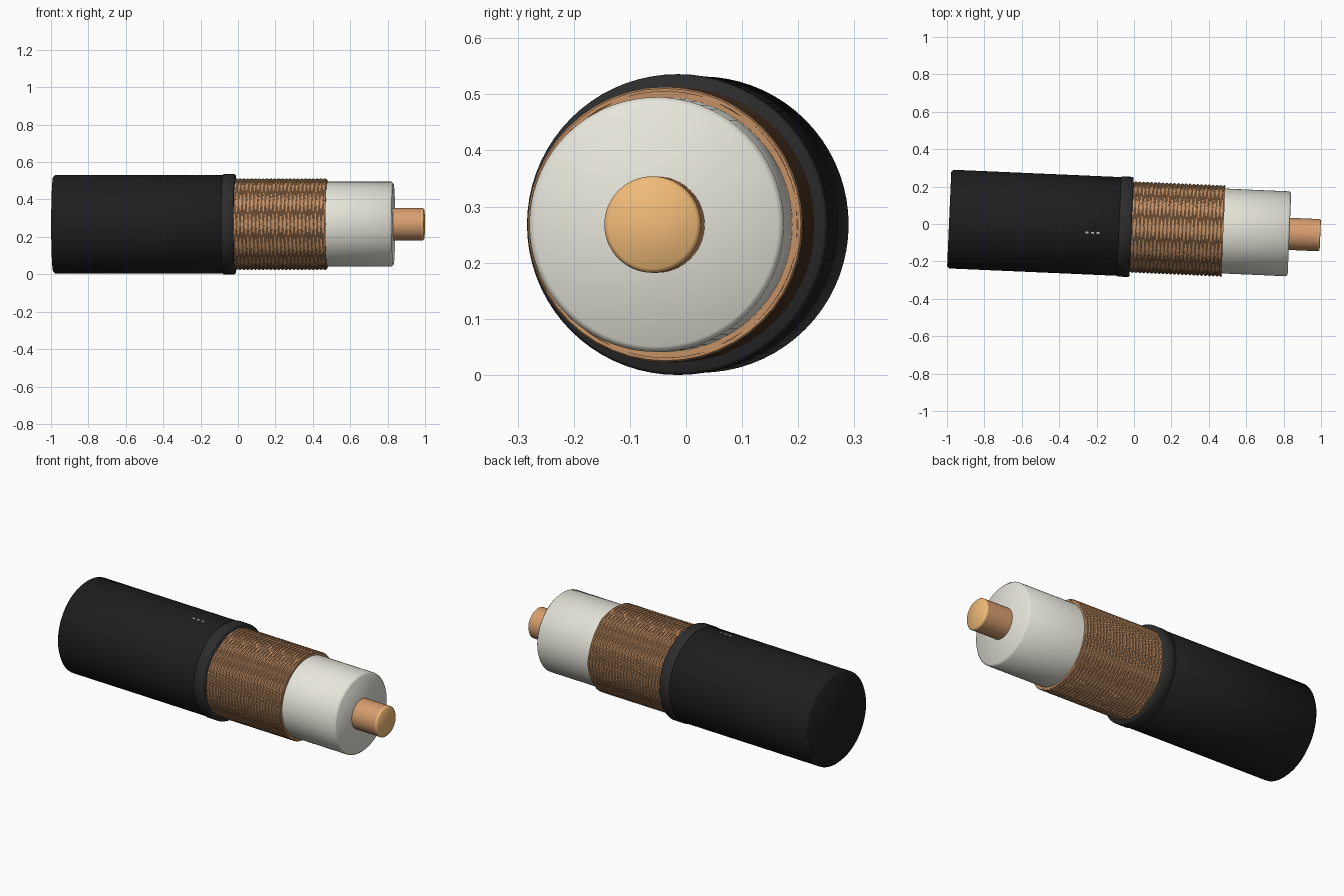
import bpy, bmesh, math
from mathutils import Matrix, Vector

if "Cube" in bpy.data.objects:
    bpy.data.objects.remove(bpy.data.objects["Cube"])

# the cable axis is slightly turned about z
FRAME = Matrix.Translation((0, -0.0165, 0.268)) @ Matrix.Rotation(math.radians(-2.5), 4, 'Z')


def material(name, rgb):
    m = bpy.data.materials.new(name)
    m.diffuse_color = (*rgb, 1)
    m.use_nodes = True
    m.node_tree.nodes["Principled BSDF"].inputs["Base Color"].default_value = m.diffuse_color
    return m


BLACK = material("black_rubber", (0.013, 0.013, 0.013))
DARK = material("dark_rubber", (0.025, 0.025, 0.025))
COPPER = material("copper", (0.68, 0.34, 0.16))
BRAID = material("braid_copper", (0.55, 0.28, 0.13))
BRIGHT = material("cut_copper", (0.88, 0.50, 0.19))
WHITE = material("insulator_white", (0.80, 0.79, 0.71))
PRINT = material("print_grey", (0.6, 0.6, 0.6))


def finish(name, bm, mat):
    bmesh.ops.recalc_face_normals(bm, faces=bm.faces)
    me = bpy.data.meshes.new(name)
    bm.to_mesh(me)
    bm.free()
    ob = bpy.data.objects.new(name, me)
    bpy.context.collection.objects.link(ob)
    me.materials.append(mat)
    ob.matrix_world = FRAME
    bpy.ops.object.select_all(action='DESELECT')
    ob.select_set(True)
    bpy.context.view_layer.objects.active = ob
    bpy.ops.object.shade_smooth_by_angle(angle=math.radians(50))
    return ob


def loft(bm, rings, closed):
    n = len(rings[0])
    for a, b in zip(rings, rings[1:]):
        for i in range(n):
            j = (i + 1) % n
            bm.faces.new((a[i], a[j], b[j], b[i]))
    if closed:
        bm.faces.new(rings[0])
        bm.faces.new(rings[-1])


def rod(name, x0, x1, r, mat, b0=0.0, b1=0.0, seg=72):
    """Solid cylinder along x with an optional chamfer at each end."""
    prof = ([(x0, r - b0)] if b0 else []) + [(x0 + b0, r), (x1 - b1, r)] + ([(x1, r - b1)] if b1 else [])
    bm = bmesh.new()
    rings = [[bm.verts.new((x, rr * math.cos(2 * math.pi * i / seg), rr * math.sin(2 * math.pi * i / seg)))
              for i in range(seg)] for x, rr in prof]
    loft(bm, rings, True)
    return finish(name, bm, mat)


def helix_wires(name, hand, starts, turns, x0, x1, r, wire_r, mat, sides=6, steps=48):
    """Several parallel wires wound round the cable in one direction."""
    bm = bmesh.new()
    total = int(turns * steps)
    for s in range(starts):
        rings = []
        for k in range(total + 1):
            t = k / total
            a = hand * 2 * math.pi * turns * t + 2 * math.pi * s / starts
            radial = Vector((0, math.cos(a), math.sin(a)))
            centre = radial * r + Vector((x0 + (x1 - x0) * t, 0, 0))
            rings.append([bm.verts.new(centre + wire_r * (radial * math.cos(2 * math.pi * i / sides)
                          + Vector((1, 0, 0)) * math.sin(2 * math.pi * i / sides))) for i in range(sides)])
        loft(bm, rings, True)
    return finish(name, bm, mat)


# concentric layers, outermost first
rod("outer_jacket", -0.989, -0.02, 0.264, BLACK, 0.012, 0.004)
rod("jacket_collar", -0.08, -0.013, 0.268, DARK, 0.004, 0.006)
rod("braid_base", -0.03, 0.478, 0.238, BRAID)
rod("insulator", 0.45, 0.832, 0.227, WHITE, 0, 0.010)
rod("conductor", 0.80, 0.986, 0.086, COPPER)
rod("conductor_tip", 0.984, 0.997, 0.086, BRIGHT, 0, 0.007)

# braided shield, wound both ways
for hand, label in ((1, "right"), (-1, "left")):
    helix_wires("braid_wires_" + label, hand, 6, 4, -0.02, 0.475, 0.2395, 0.006, BRAID)

# three small print marks on top of the jacket
for i in range(3):
    bm = bmesh.new()
    a = math.asin(0.04 / 0.264)
    bmesh.ops.create_cube(bm, size=1, matrix=Matrix.Rotation(a, 4, 'X')
                          @ Matrix.Translation((-0.25 + 0.03 * i, 0, 0.264)) @ Matrix.Diagonal((0.016, 0.010, 0.003, 1)))
    finish("print_mark_%d" % (i + 1), bm, PRINT)
